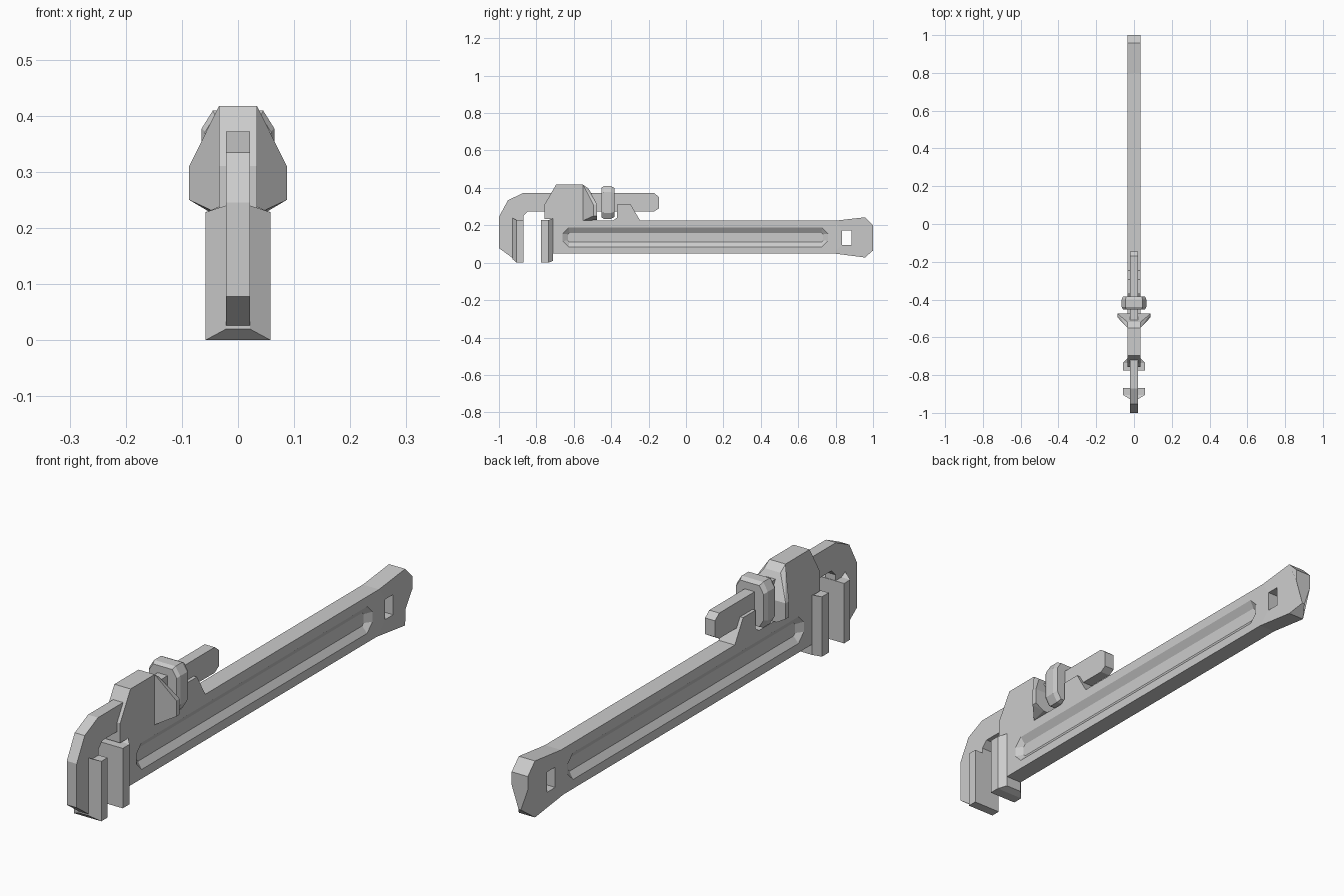
import bpy, bmesh

if "Cube" in bpy.data.objects:
    bpy.data.objects.remove(bpy.data.objects["Cube"])


def finish(name, bm):
    bmesh.ops.recalc_face_normals(bm, faces=bm.faces)
    me = bpy.data.meshes.new(name)
    bm.to_mesh(me)
    bm.free()
    ob = bpy.data.objects.new(name, me)
    bpy.context.collection.objects.link(ob)
    return ob


def extrude(name, profile, half):
    """Solid from a (y, z) outline, extending half to each side of x = 0."""
    bm = bmesh.new()
    face = bm.faces.new([bm.verts.new((-half, y, z)) for y, z in profile])
    new = bmesh.ops.extrude_face_region(bm, geom=[face])["geom"]
    verts = [v for v in new if isinstance(v, bmesh.types.BMVert)]
    bmesh.ops.translate(bm, verts=verts, vec=(2 * half, 0, 0))
    return finish(name, bm)


def loft(name, rings):
    """Capped solid through rings of equal point count."""
    bm = bmesh.new()
    loops = [[bm.verts.new(p) for p in ring] for ring in rings]
    n = len(loops[0])
    for a, b in zip(loops, loops[1:]):
        for i in range(n):
            j = (i + 1) % n
            bm.faces.new((a[i], a[j], b[j], b[i]))
    bm.faces.new(loops[0])
    bm.faces.new(loops[-1])
    return finish(name, bm)


def cut(target, cutter):
    mod = target.modifiers.new("cut", 'BOOLEAN')
    mod.operation = 'DIFFERENCE'
    mod.solver = 'EXACT'
    mod.object = cutter
    bpy.context.view_layer.objects.active = target
    bpy.ops.object.modifier_apply(modifier=mod.name)
    bpy.data.objects.remove(cutter)


def rect(y, x, z0, z1):
    return [(-x, y, z0), (x, y, z0), (x, y, z1), (-x, y, z1)]


# Handle and fixed head in one outline
handle = extrude("handle", [
    (-.716, .05), (.786, .05), (.957, .028), (1, .065), (1, .15), (1, .2),
    (.957, .243), (.8, .225), (-.245, .225), (-.295, .31), (-.37, .31),
    (-.37, .24), (-.39, .225), (-.55, .225), (-.55, .417), (-.695, .417),
    (-.757, .31), (-.757, .235), (-.716, .235)], .034)

# Pinched lower corner at the handle end
for v in handle.data.vertices:
    if v.co.y > .99 and v.co.z < .1:
        v.co.x *= .15

# Hanging hole
cut(handle, extrude("hole_cutter", [(.835, .096), (.885, .096),
                                    (.885, .173), (.835, .173)], .1))


# Sloped recess on each side
def recess(x, y0, y1, z0, z1, c):
    return [(x, y0 + c, z0), (x, y1 - c, z0), (x, y1, z0 + c), (x, y1, z1 - c),
            (x, y1 - c, z1), (x, y0 + c, z1), (x, y0, z1 - c), (x, y0, z0 + c)]


for s in (-1, 1):
    cut(handle, loft("recess_cutter", [
        recess(s * .036, -.664, .764, .082, .19, .034),
        recess(s * .034, -.66, .76, .085, .187, .032),
        recess(s * .016, -.632, .732, .11, .16, .008)]))

# Flared collar behind the head
bm = bmesh.new()
for s in (-1, 1):
    for x, y, z in [(.034, -.55, .225), (.034, -.55, .417), (.034, -.52, .395),
                    (.087, -.495, .25), (.087, -.495, .31), (.087, -.475, .25),
                    (.087, -.475, .31), (.05, -.475, .228)]:
        bm.verts.new((s * x, y, z))
bmesh.ops.convex_hull(bm, input=bm.verts)
bmesh.ops.dissolve_limit(bm, angle_limit=.01, verts=bm.verts, edges=bm.edges)
finish("collar", bm)

# Sliding hook jaw with its shank
extrude("hook_jaw", [
    (-1, .078), (-.92, .02), (-.87, .02), (-.87, .25), (-.845, .275),
    (-.17, .275), (-.145, .29), (-.145, .352), (-.17, .372), (-.872, .372),
    (-.952, .334), (-1, .245)], .021)

# Gripping pads, chamfered away from the gap
loft("hook_pad", [rect(-.868, .058, 0, .228), rect(-.905, .058, 0, .228),
                  rect(-.928, .021, .02, .24)])
loft("heel_pad", [rect(-.776, .058, 0, .228), rect(-.735, .058, 0, .228),
                  rect(-.71, .034, .01, .238)])


# Adjusting nut
def nut_ring(y, k):
    pts = [(.065, -.055), (.065, .055), (.045, .087), (-.045, .087),
           (-.065, .055), (-.065, -.055), (-.045, -.087), (.045, -.087)]
    return [(x * k, y, .322 + z * k) for x, z in pts]


loft("adjusting_nut", [nut_ring(-.453, .9), nut_ring(-.46 + .02, 1),
                       nut_ring(-.4, 1), nut_ring(-.383, .9)])
